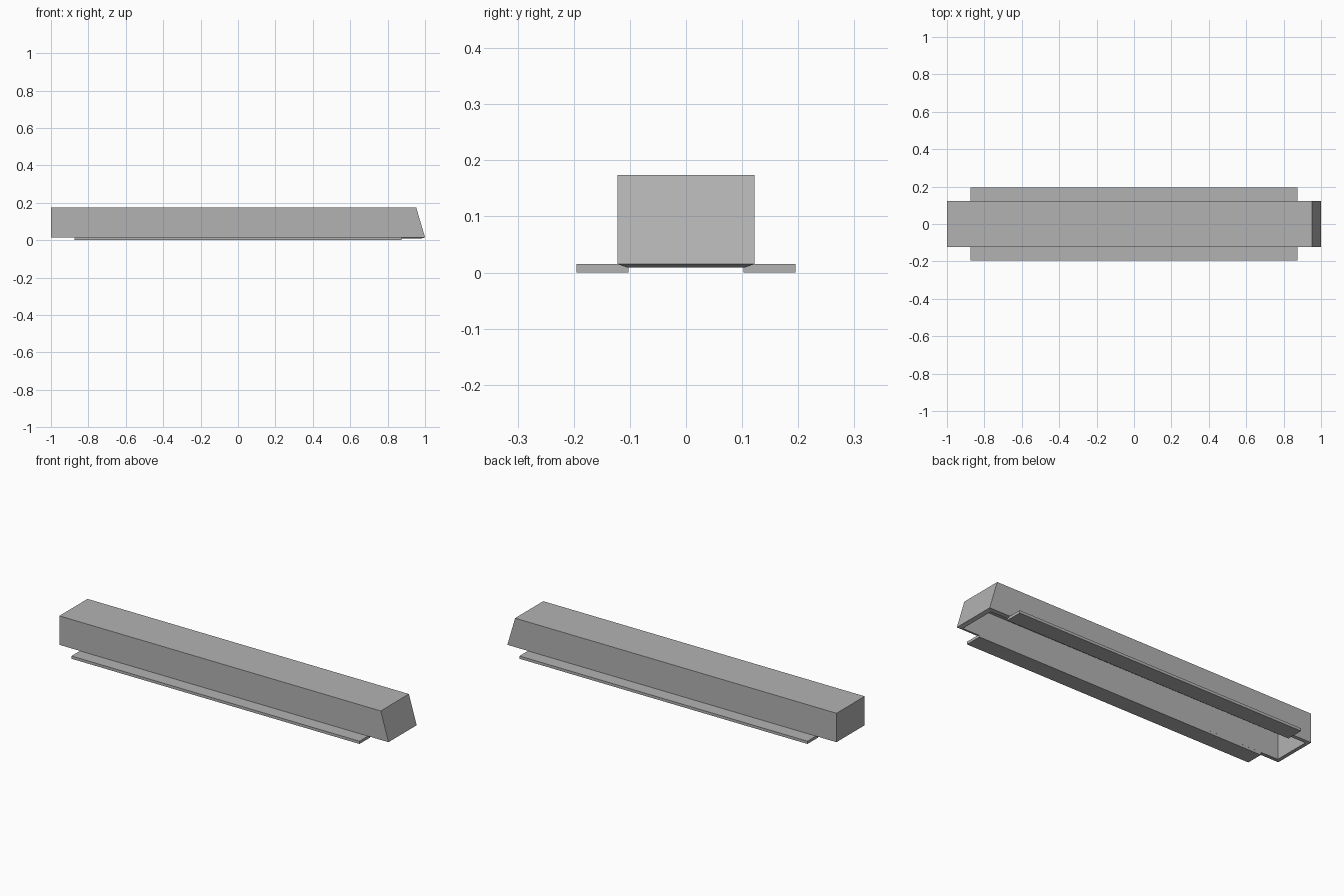
import bpy
import bmesh

cube = bpy.data.objects.get("Cube")
if cube:
    bpy.data.objects.remove(cube, do_unlink=True)

grey = bpy.data.materials.new("plain grey")
grey.use_nodes = True
GREY = (0.45, 0.45, 0.45, 1)
grey.diffuse_color = GREY
grey.node_tree.nodes["Principled BSDF"].inputs["Base Color"].default_value = GREY

BASE, TOP, WALL = 0.015, 0.174, 0.02


def add_object(name, bm):
    bmesh.ops.recalc_face_normals(bm, faces=bm.faces)
    mesh = bpy.data.meshes.new(name)
    bm.to_mesh(mesh)
    bm.free()
    mesh.materials.append(grey)
    obj = bpy.data.objects.new(name, mesh)
    bpy.context.collection.objects.link(obj)
    return obj


def prism(bm, profile, half_width):
    """Extrude an x-z side profile across y; return its side faces."""
    ring = [bm.verts.new((x, -half_width, z)) for x, z in profile]
    face = bm.faces.new(ring)
    new = bmesh.ops.extrude_face_region(bm, geom=[face])["geom"]
    moved = [v for v in new if isinstance(v, bmesh.types.BMVert)]
    bmesh.ops.translate(bm, verts=moved, vec=(0, 2 * half_width, 0))


# Hollow cover: a trapezoid shell, open underneath, with one sloping end
bm = bmesh.new()
prism(bm, [(-1, BASE), (1, BASE), (0.953, TOP), (-1, TOP)], 0.122)
bm.normal_update()
bottom = [f for f in bm.faces if abs(f.normal.z) > 0.9 and f.calc_center_median().z < 0.05]
bmesh.ops.delete(bm, geom=bottom, context="FACES")
cover = add_object("cover", bm)
shell = cover.modifiers.new("wall thickness", "SOLIDIFY")
shell.thickness = WALL
shell.offset = -1
shell.use_even_offset = True
shell.use_rim = True

# Mounting flanges along both long sides, under the cover walls
for name, side in (("front_flange", -1), ("back_flange", 1)):
    bm = bmesh.new()
    prism(bm, [(-0.875, 0), (0.875, 0), (0.875, BASE), (-0.875, BASE)], 0.0465)
    bmesh.ops.translate(bm, verts=bm.verts, vec=(0, side * 0.149, 0))
    add_object(name, bm)
